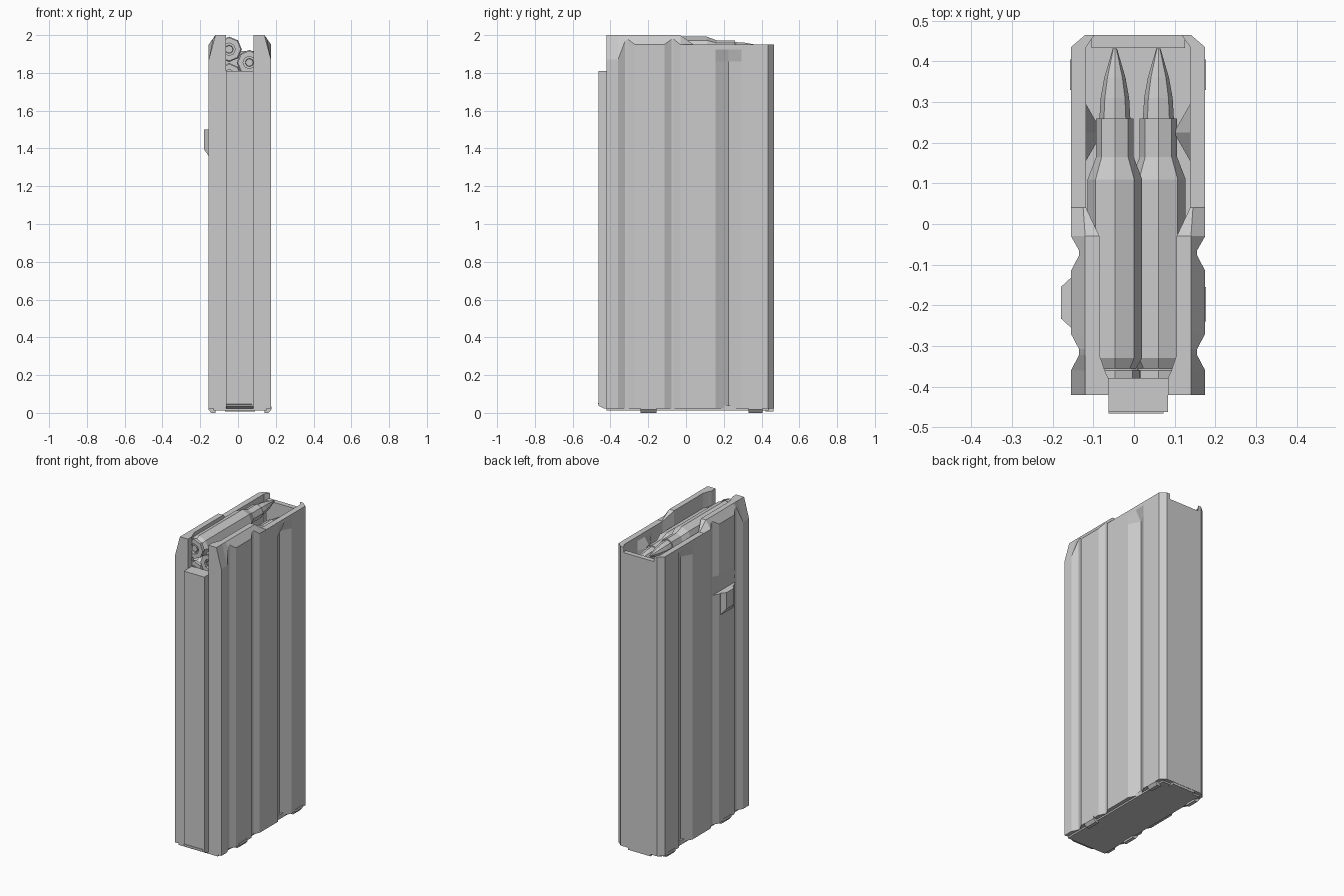
import bpy, bmesh, math

CX = 0.01  # body centre line in x

gray = bpy.data.materials.new("plain gray")
gray.diffuse_color = (0.6, 0.6, 0.6, 1)


def finish(name, bm):
    bmesh.ops.remove_doubles(bm, verts=bm.verts, dist=0.0002)
    bmesh.ops.recalc_face_normals(bm, faces=bm.faces)
    me = bpy.data.meshes.new(name)
    bm.to_mesh(me)
    bm.free()
    me.materials.append(gray)
    ob = bpy.data.objects.new(name, me)
    bpy.context.collection.objects.link(ob)
    return ob


def loft(bm, rings, closed=True):
    """Skin a list of point rings; cap both ends when closed."""
    vr = [[bm.verts.new(p) for p in ring] for ring in rings]
    n = len(vr[0])
    for a, b in zip(vr, vr[1:]):
        for i in range(n if closed else n - 1):
            j = (i + 1) % n
            bm.faces.new((a[i], a[j], b[j], b[i]))
    bm.faces.new(vr[0])
    bm.faces.new(vr[-1])


def extrude_x(name, pts, x0, x1):
    bm = bmesh.new()
    loft(bm, [[(x, y, z) for y, z in pts] for x in (x0, x1)])
    return finish(name, bm)


def box(name, x0, x1, y0, y1, z0, z1):
    return extrude_x(name, [(y0, z0), (y1, z0), (y1, z1), (y0, z1)], x0, x1)


def hull(name, pts):
    bm = bmesh.new()
    for p in pts:
        bm.verts.new(p)
    bmesh.ops.convex_hull(bm, input=bm.verts)
    return finish(name, bm)


# Wall stations: y, outer half width, shoulder z, top half width, top z, inner half width
STATIONS = [
    (-0.42, 0.165, 1.87, 0.130, 2.0, 0.073),
    (-0.38, 0.165, 1.87, 0.130, 2.0, 0.073),
    (-0.36, 0.165, 1.87, 0.130, 2.0, 0.082),
    (-0.322, 0.145, 1.97, 0.130, 2.0, 0.095),
    (-0.308, 0.145, 1.978, 0.130, 2.0, 0.095),
    (-0.27, 0.165, 1.95, 0.130, 2.0, 0.095),
    (-0.115, 0.165, 1.95, 0.130, 2.0, 0.095),
    (-0.077, 0.145, 1.978, 0.130, 2.0, 0.095),
    (-0.065, 0.145, 1.978, 0.130, 2.0, 0.095),
    (-0.03, 0.165, 1.95, 0.130, 2.0, 0.095),
    (0.04, 0.165, 1.95, 0.135, 1.95, 0.128),
    (0.155, 0.165, 1.95, 0.135, 1.95, 0.128),
    (0.225, 0.165, 1.95, 0.135, 1.95, 0.128),
    (0.295, 0.165, 1.95, 0.135, 1.95, 0.128),
    (0.435, 0.165, 1.95, 0.135, 1.95, 0.128),
    (0.465, 0.130, 1.95, 0.120, 1.95, 0.107),
]


def wall_section(s, y, uo, zs, ut, zt, ui):
    """Half cross-section of the body, from the bottom centre up and over the wall."""
    groove = y == 0.225                         # pointed groove stops below the rim
    low = uo - 0.038 if groove else uo
    step = 0.145 if s < 0 and -0.28 < y < -0.1 else low   # recess above the catch
    pinch = ui - 0.04 if groove else ui
    pts = [(0, 0.022), (low, 0.022), (low, 1.5), (step, 1.5001), (low, 1.62), (low, 1.86),
           (uo, min(1.925, zs - 0.001)), (uo, zs), (ut, zt), (ui, zt), (ui, 1.92),
           (pinch, 1.86), (pinch, 1.65), (0, 1.65)]
    return [(CX + s * u, y, z) for u, z in pts]


# Ribbed outer walls with feed lips, one half per side
for s, side in ((-1, "left"), (1, "right")):
    bm = bmesh.new()
    loft(bm, [wall_section(s, *st) for st in STATIONS], closed=False)
    finish("shell_" + side, bm)

# Rear wall between the corner posts
box("rear_wall", CX - 0.115, CX + 0.115, 0.433, 0.465, 1.6, 1.915)

# Front spine
extrude_x("front_spine", [(-0.38, 0.022), (-0.43, 0.022), (-0.462, 0.037), (-0.462, 1.81),
                          (-0.38, 1.81)], CX - 0.073, CX + 0.073)

# Side catch
hull("catch", [(x, y, z) for x in (-0.13, -0.155) for y in (-0.255, -0.132) for z in (1.36, 1.5)]
     + [(-0.18, y, z) for y in (-0.232, -0.155) for z in (1.395, 1.5)])

# Floor plate with front tongue and retaining tabs
box("floor_plate", CX - 0.14, CX + 0.14, -0.42, 0.44, 0.012, 0.04)
extrude_x("floor_tongue", [(-0.42, 0.022), (-0.466, 0.047), (-0.466, 0.053), (-0.42, 0.053)],
          -0.063, 0.073)
for s in (-1, 1):
    for k, (y0, y1) in enumerate(((-0.24, -0.155), (0.33, 0.405))):
        hull("floor_tab_%d_%d" % (s + 1, k),
             [(CX + s * u, y, z) for y in (y0, y1)
              for u, z in ((0.13, 0.0), (0.152, 0.0), (0.167, 0.018), (0.167, 0.035), (0.13, 0.035))])
box("rear_tab", CX - 0.08, CX + 0.08, 0.42, 0.463, 0.008, 0.03)


def cartridge(name, x, z):
    """Eight-sided turned shape lying along y."""
    profile = [(-0.372, 0.02), (-0.378, 0.022), (-0.364, 0.022), (-0.364, 0.033), (-0.38, 0.033),
               (-0.38, 0.062), (-0.36, 0.062), (-0.355, 0.052), (-0.33, 0.067), (0.11, 0.067),
               (0.165, 0.046), (0.26, 0.046), (0.26, 0.038), (0.31, 0.035), (0.36, 0.026),
               (0.432, 0.005)]
    bm = bmesh.new()
    loft(bm, [[(x + r * math.sin(a * math.pi / 4), y, z + r * math.cos(a * math.pi / 4))
               for a in range(8)] for y, r in profile])
    return finish(name, bm)


# Staggered cartridges
cartridge("cartridge_top", -0.047, 1.925)
cartridge("cartridge_middle", 0.06, 1.855)
cartridge("cartridge_lower", -0.047, 1.785)
